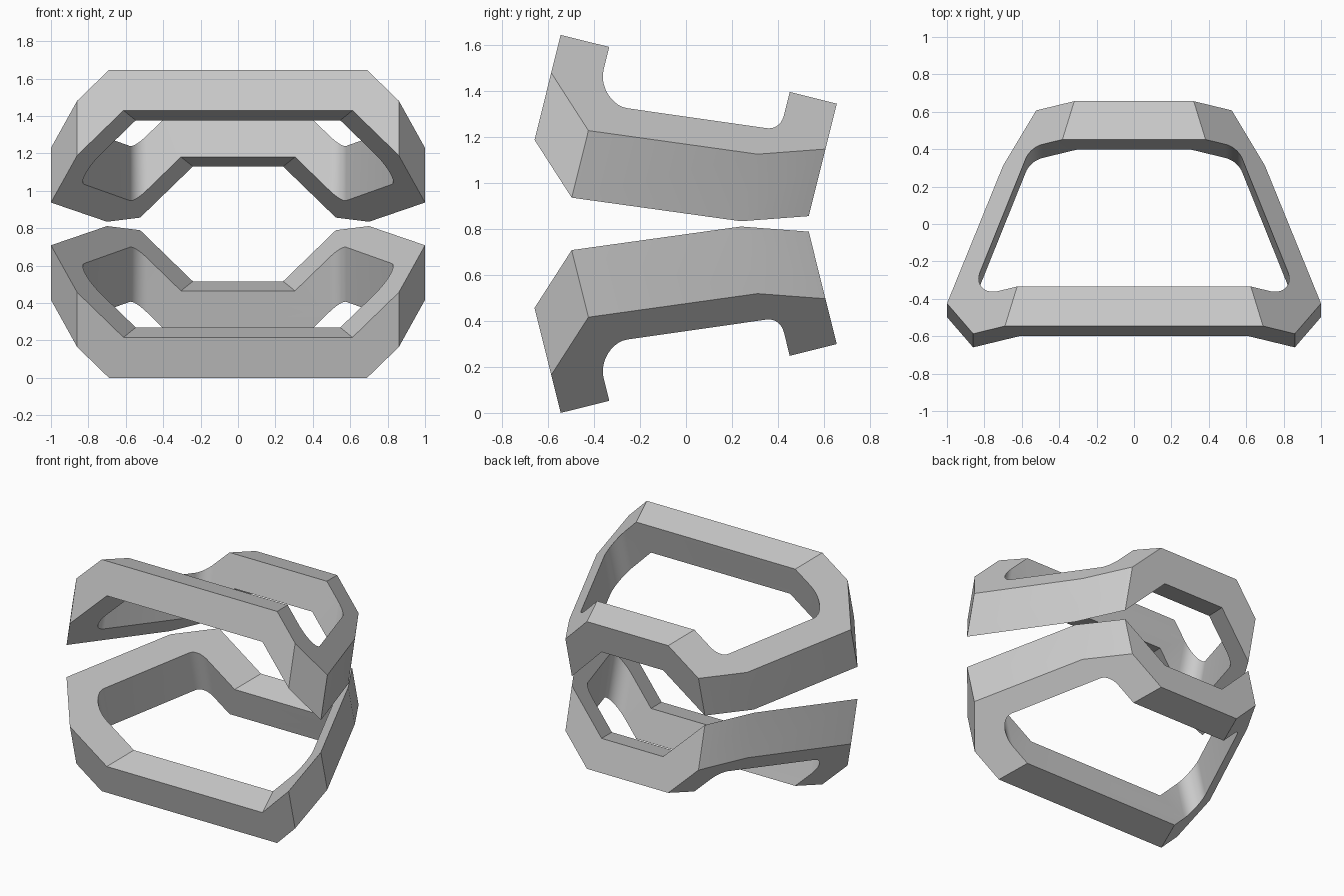
import bpy, bmesh, math
from mathutils import Matrix, Vector

if "Cube" in bpy.data.objects:
    bpy.data.objects.remove(bpy.data.objects["Cube"])

TILT = math.radians(14)
MID_Z = 0.823          # mirror plane between the two frames


def loft(name, ring_a, ring_b):
    """Closed solid between two matching rings of points."""
    bm = bmesh.new()
    a = [bm.verts.new(p) for p in ring_a]
    b = [bm.verts.new(p) for p in ring_b]
    bm.faces.new(a)
    bm.faces.new(b)
    for i in range(len(a)):
        j = (i + 1) % len(a)
        bm.faces.new((a[i], a[j], b[j], b[i]))
    bmesh.ops.recalc_face_normals(bm, faces=bm.faces)
    me = bpy.data.meshes.new(name)
    bm.to_mesh(me)
    bm.free()
    ob = bpy.data.objects.new(name, me)
    bpy.context.collection.objects.link(ob)
    return ob


def prism(name, half):
    """Vertical prism from the right half of a plan outline."""
    plan = half + [(-x, y) for x, y in reversed(half)]
    return loft(name, [(x, y, -0.5) for x, y in plan], [(x, y, 2.5) for x, y in plan])


def fillet(prev, corner, nxt, r, n=10):
    """Arc points that round off one plan corner."""
    c = Vector(corner)
    d1, d2 = (Vector(prev) - c).normalized(), (Vector(nxt) - c).normalized()
    half = d1.angle(d2) / 2
    t = r / math.tan(half)
    centre = c + (d1 + d2).normalized() * (r / math.sin(half))
    a, b = c + d1 * t - centre, c + d2 * t - centre
    sweep = a.angle_signed(b)
    return [tuple(centre + Matrix.Rotation(-sweep * i / n, 2) @ a) for i in range(n + 1)]


def section(y):
    """Folded plate: flat floor with 45 degree wings, narrowing to the back."""
    lo = 0.69 - 0.299 * (y + 0.528)
    hi = lo - 0.078
    right = [(lo, 0.138), (1.3, 0.138 + 1.3 - lo), (1.3, 0.361 + 1.3 - hi), (hi, 0.361)]
    return [(x, y, z) for x, z in right] + [(-x, y, z) for x, z in reversed(right)]


# folded plate, trimmed to the outline and opened in the middle
lower = loft("lower_frame", section(-1), section(1))
outline = prism("outline_cutter", [(0.86, -0.528), (1.0, -0.31), (0.70, 0.43), (0.523, 0.711)])
front, back = (0.879, -0.31), (0.554, 0.50)
opening = prism("opening_cutter",
                fillet((0, -0.31), front, back, 0.102) + fillet(front, back, (0, 0.50), 0.098))

for cutter, op in ((outline, 'INTERSECT'), (opening, 'DIFFERENCE')):
    mod = lower.modifiers.new(op.lower(), 'BOOLEAN')
    mod.object, mod.operation, mod.solver = cutter, op, 'EXACT'
bpy.context.view_layer.update()
mesh = bpy.data.meshes.new_from_object(lower.evaluated_get(bpy.context.evaluated_depsgraph_get()))
lower.modifiers.clear()
lower.data = mesh
for cutter in (outline, opening):
    bpy.data.objects.remove(cutter)

# tilt the frame and stand it on the ground
mesh.transform(Matrix.Rotation(TILT, 4, 'X'))
mesh.transform(Matrix.Translation((0, 0, -min(v.co.z for v in mesh.vertices))))

# upper frame is the mirror image
upper = bpy.data.objects.new("upper_frame", mesh.copy())
bpy.context.collection.objects.link(upper)
upper.data.transform(Matrix.Translation((0, 0, 2 * MID_Z)) @ Matrix.Diagonal((1, 1, -1, 1)))
upper.data.flip_normals()

# smooth rounded inner corners, crisp folds
for ob in (lower, upper):
    bpy.ops.object.select_all(action='DESELECT')
    ob.select_set(True)
    bpy.context.view_layer.objects.active = ob
    bpy.ops.object.shade_smooth_by_angle(angle=math.radians(15))
